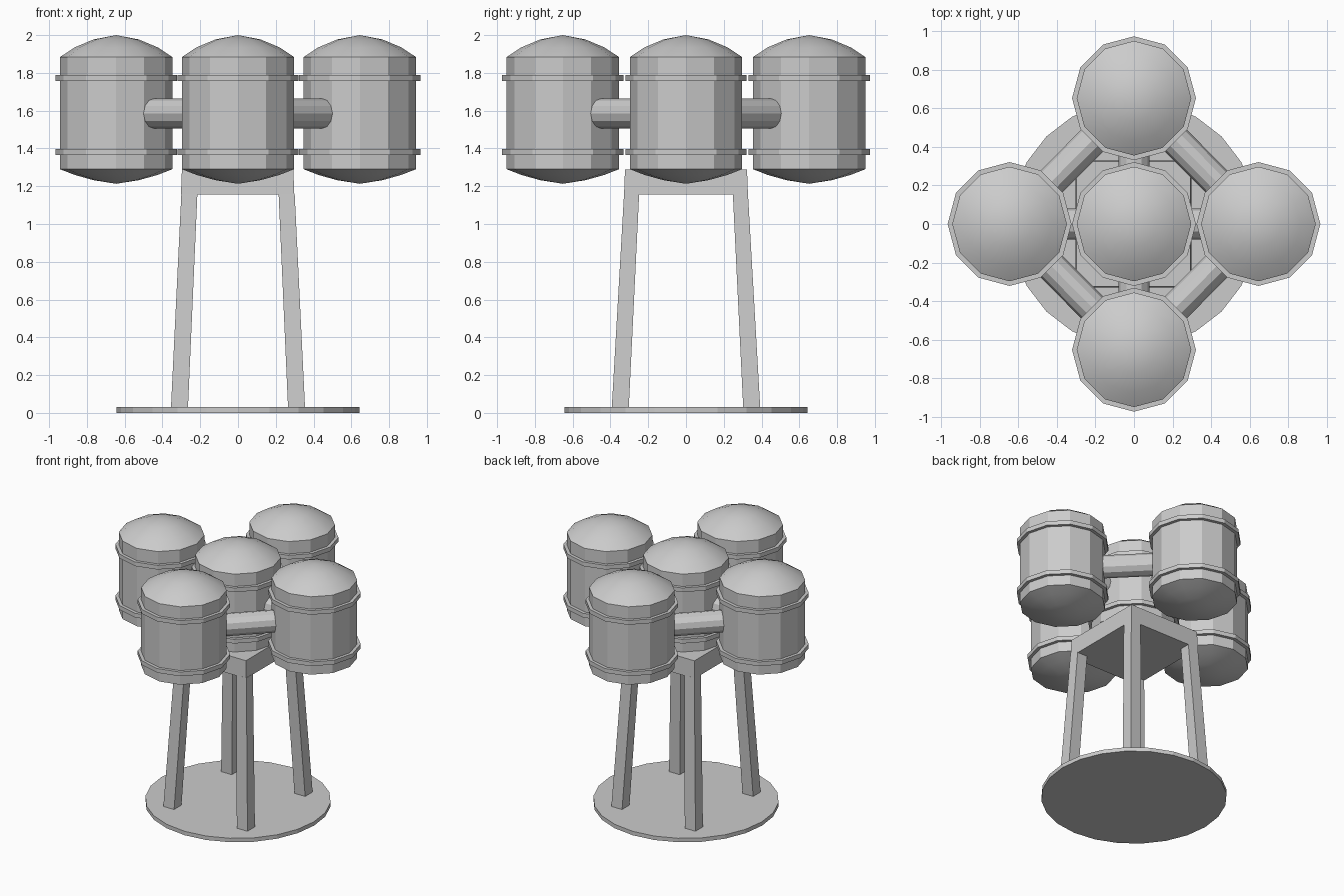
import bpy, bmesh, math
from mathutils import Vector

if "Cube" in bpy.data.objects:
    bpy.data.objects.remove(bpy.data.objects["Cube"])


def finish(name, bm, smooth=None):
    bmesh.ops.recalc_face_normals(bm, faces=bm.faces)
    mesh = bpy.data.meshes.new(name)
    bm.to_mesh(mesh)
    bm.free()
    ob = bpy.data.objects.new(name, mesh)
    bpy.context.collection.objects.link(ob)
    if smooth:
        bpy.ops.object.select_all(action='DESELECT')
        bpy.context.view_layer.objects.active = ob
        ob.select_set(True)
        bpy.ops.object.shade_smooth_by_angle(angle=math.radians(smooth))
    return ob


def lathe(name, profile, sides, centre, smooth=None):
    bm = bmesh.new()
    verts = [bm.verts.new((r, 0, z)) for r, z in profile]
    edges = [bm.edges.new(p) for p in zip(verts, verts[1:])]
    bmesh.ops.spin(bm, geom=verts + edges, cent=(0, 0, 0), axis=(0, 0, 1),
                   angle=math.tau, steps=sides, use_merge=True)
    bmesh.ops.remove_doubles(bm, verts=bm.verts, dist=1e-4)
    bmesh.ops.translate(bm, verts=bm.verts, vec=(*centre, 0))
    return finish(name, bm, smooth)


def tapered_box(name, low, high):
    """low / high: (x0, x1, y0, y1, z) rectangles."""
    bm = bmesh.new()
    rings = []
    for x0, x1, y0, y1, z in (low, high):
        rings.append([bm.verts.new((x, y, z)) for x, y in
                      ((x0, y0), (x1, y0), (x1, y1), (x0, y1))])
    a, b = rings
    bm.faces.new(a)
    bm.faces.new(b)
    for i in range(4):
        j = (i + 1) % 4
        bm.faces.new((a[i], a[j], b[j], b[i]))
    return finish(name, bm)


def pipe(name, start, end, radius=0.08, z=1.585):
    p, q = Vector((*start, z)), Vector((*end, z))
    bm = bmesh.new()
    bmesh.ops.create_cone(bm, cap_ends=True, segments=12, radius1=radius,
                          radius2=radius, depth=(q - p).length)
    bmesh.ops.rotate(bm, verts=bm.verts,
                     matrix=(q - p).to_track_quat('Z', 'Y').to_matrix())
    bmesh.ops.translate(bm, verts=bm.verts, vec=(p + q) / 2)
    return finish(name, bm)


# Ground plate
lathe("base_plate", [(0, 0), (0.642, 0), (0.642, 0.03), (0, 0.03)], 24, (0, 0))

# Platform block and four splayed legs
tapered_box("platform", (-0.302, 0.298, -0.328, 0.328, 1.155),
            (-0.297, 0.293, -0.323, 0.323, 1.288))
for sx in (-1, 1):
    for sy in (-1, 1):
        tapered_box("leg",
                    (*sorted((sx * 0.265, sx * 0.355)),
                     *sorted((sy * 0.303, sy * 0.393)), 0.025),
                    (*sorted((sx * 0.215, sx * 0.30)),
                     *sorted((sy * 0.248, sy * 0.328)), 1.16))

# Banded tanks with domed ends: one central, four around it
R, B = 0.297, 0.321
profile = [(0, 1.213), (0.12, 1.232), (0.22, 1.26), (R, 1.29),
           (R, 1.366), (B, 1.366), (B, 1.398), (R, 1.398),
           (R, 1.758), (B, 1.758), (B, 1.79), (R, 1.79),
           (R, 1.884), (0.22, 1.935), (0.12, 1.977), (0, 2.0)]
outer = [(0.645, 0), (0, 0.652), (-0.645, 0), (0, -0.652)]
for c in [(0, 0)] + outer:
    lathe("tank", profile, 12, c, smooth=25)

# Pipes joining neighbouring tanks and the centre tank
for i, c in enumerate(outer):
    pipe("ring_pipe", c, outer[(i + 1) % 4])
    pipe("spoke_pipe", (0, 0), c)
